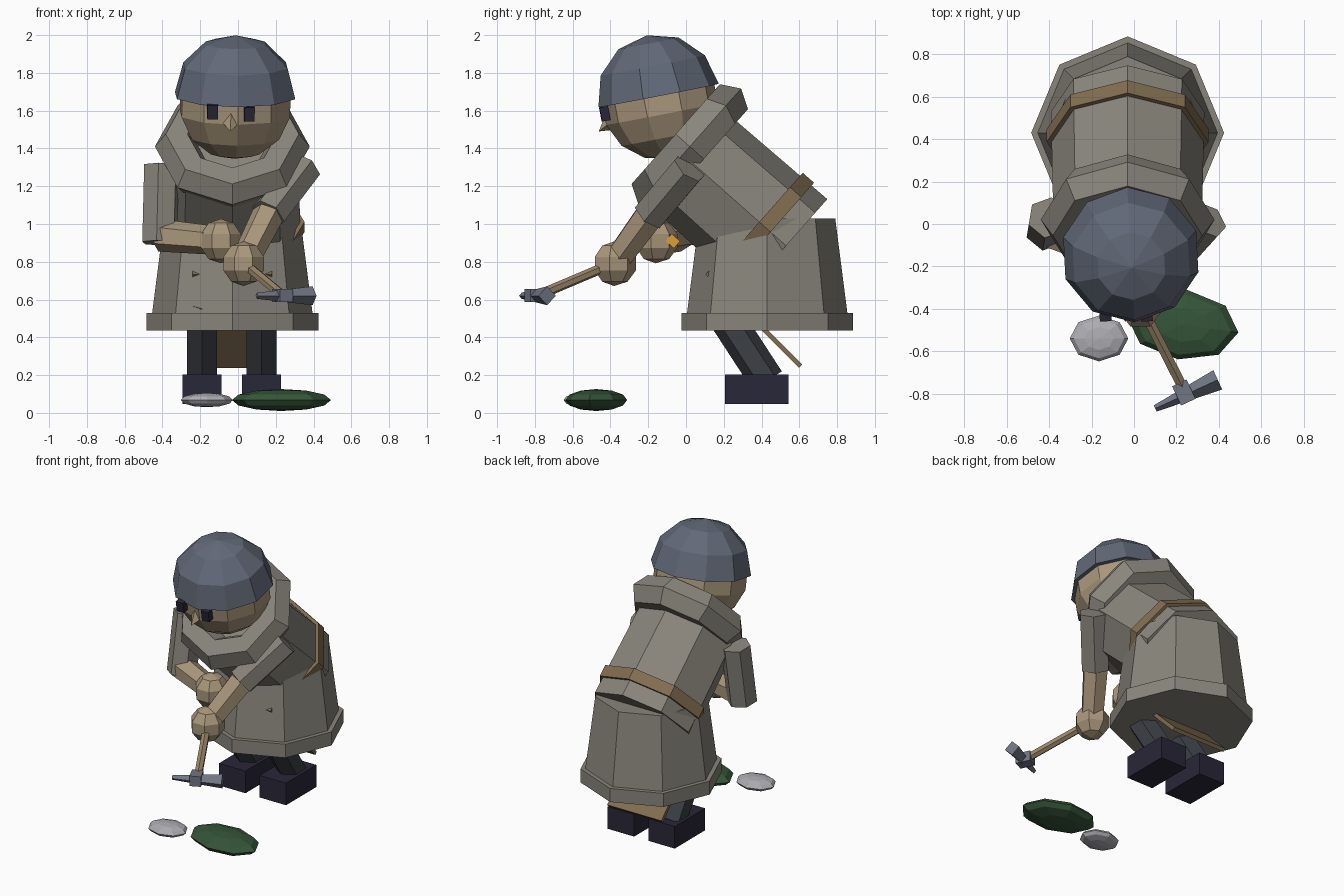
import bpy, math
from mathutils import Vector

if "Cube" in bpy.data.objects:
    bpy.data.objects.remove(bpy.data.objects["Cube"])

CX = -0.03                      # body centre line
TILT = math.radians(48.5)       # forward stoop


def mat(name, r, g, b):
    m = bpy.data.materials.new(name)
    m.diffuse_color = (r, g, b, 1)
    m.use_nodes = True
    m.node_tree.nodes["Principled BSDF"].inputs["Base Color"].default_value = m.diffuse_color
    return m


COAT = mat("coat_grey", .25, .235, .2)
SKIN = mat("skin", .40, .31, .2)
CAP = mat("cap_blue", .12, .14, .185)
DARK = mat("dark", .022, .02, .04)
TROUSER = mat("trouser", .045, .05, .06)
LEATHER = mat("leather", .22, .155, .08)
WOOD = mat("wood", .33, .24, .14)
METAL = mat("metal", .16, .18, .23)
GREEN = mat("green", .035, .09, .04)
STONE = mat("stone", .42, .42, .45)
GOLD = mat("gold", .7, .35, .04)


def finish(name, m):
    o = bpy.context.object
    o.name = name
    o.data.materials.append(m)
    return o


def cone(name, loc, r1, r2, h, m, sides=8, rot=(0, 0, 0), scale=(1, 1, 1)):
    bpy.ops.mesh.primitive_cone_add(vertices=sides, radius1=r1, radius2=r2, depth=h,
                                    location=loc, rotation=rot)
    o = finish(name, m)
    o.scale = scale
    return o


def limb(name, p, q, r1, r2, m, sides=6):
    p, q = Vector(p), Vector(q)
    d = q - p
    return cone(name, (p + q) / 2, r1, r2, d.length, m, sides,
                d.to_track_quat('Z', 'Y').to_euler())


def ball(name, loc, radii, m, seg=8, rings=6, rot=(0, 0, 0)):
    bpy.ops.mesh.primitive_uv_sphere_add(segments=seg, ring_count=rings, radius=1,
                                         location=loc, rotation=rot)
    o = finish(name, m)
    o.scale = radii
    return o


def box(name, loc, size, m, rot=(0, 0, 0)):
    bpy.ops.mesh.primitive_cube_add(size=1, location=loc, rotation=rot)
    o = finish(name, m)
    o.scale = size
    return o


# Coat skirt and hem
cone("coat_skirt", (CX, .43, .75), .432, .36, .56, COAT)
cone("coat_hem", (CX, .43, .4825), .455, .455, .095, COAT)

# Stooped torso, with belt and apron following its axis
axis = Vector((0, -math.sin(TILT), math.cos(TILT)))
up_back = Vector((0, math.cos(TILT), math.sin(TILT)))
base = Vector((CX, .53, .885))
cone("coat_torso", base + axis * .35, .362, .35, .70, COAT, rot=(TILT, 0, 0), scale=(1, .91, 1))
cone("belt", base + axis * .15, .382, .382, .08, LEATHER, rot=(TILT, 0, 0), scale=(1, .91, 1))
box("apron", (CX, .36, .495), (.42, .025, .70), LEATHER, (math.radians(45), 0, 0))
box("buckle", (CX, -.07, .91), (.06, .05, .06), GOLD, (TILT, 0, 0))

# Rolled hood around the neck
bpy.ops.mesh.primitive_torus_add(major_segments=8, minor_segments=6, major_radius=.295,
                                 minor_radius=.115, location=(CX, .02, 1.41),
                                 rotation=(TILT, 0, 0))
finish("hood_roll", COAT)

# Head and face
head_rot = (math.radians(11), 0, math.radians(3))
ball("head", (-.015, -.14, 1.65), (.31, .31, .31), SKIN, 10, 7, head_rot)
for side, x, z in (("right", -.135, 1.595), ("left", .06, 1.583)):
    box(side + "_eye", (x, -.43, z), (.055, .045, .075), DARK, head_rot)
limb("nose", (-.035, -.39, 1.545), (-.04, -.462, 1.49), .055, 0, SKIN, 4)

# Cap: upper half of a faceted sphere
cap = ball("cap", (-.015, -.145, 1.68), (.33, .325, .325), CAP, 10, 6, head_rot)
for v in cap.data.vertices:
    if v.co.z < -.01:
        v.co.z = 0
        v.co.x *= .9
        v.co.y *= .9

# Legs and shoes
for side, x in (("right", -.19), ("left", .125)):
    limb(side + "_leg", (x, .15, .60), (x, .43, .17), .092, .092, TROUSER)
    box(side + "_shoe", (x, .375, .125), (.205, .335, .155), DARK)

# Arms: sleeve, bare forearm, fist
arms = (("left", (.35, .02, 1.30), (.16, -.19, 1.05), (.03, -.38, .79)),
        ("right", (-.405, .03, 1.31), (-.415, -.03, .90), (-.09, -.16, .91)))
for side, shoulder, elbow, hand in arms:
    limb(side + "_sleeve", shoulder, elbow, .098, .098, COAT)
    start = Vector(elbow) + Vector((0, 0, .04 if side == "right" else 0))
    limb(side + "_forearm", start, hand, .086, .075, SKIN)
    ball(side + "_fist", hand, (.115, .12, .118), SKIN, 7, 5)

# Pick held in the left fist
limb("pick_handle", (.01, -.34, .81), (.245, -.80, .615), .027, .027, WOOD)
limb("pick_head", (.10, -.87, .62), (.395, -.735, .62), .016, .05, METAL, 4)
box("pick_socket", (.235, -.795, .622), (.075, .1, .07), METAL, (0, 0, math.radians(25)))

# Objects on the ground
ball("green_stone", (.23, -.475, .068), (.265, .165, .058), GREEN, 8, 6, (0, 0, math.radians(-8)))
ball("pale_stone", (-.165, -.54, .068), (.138, .108, .038), STONE, 8, 6)
